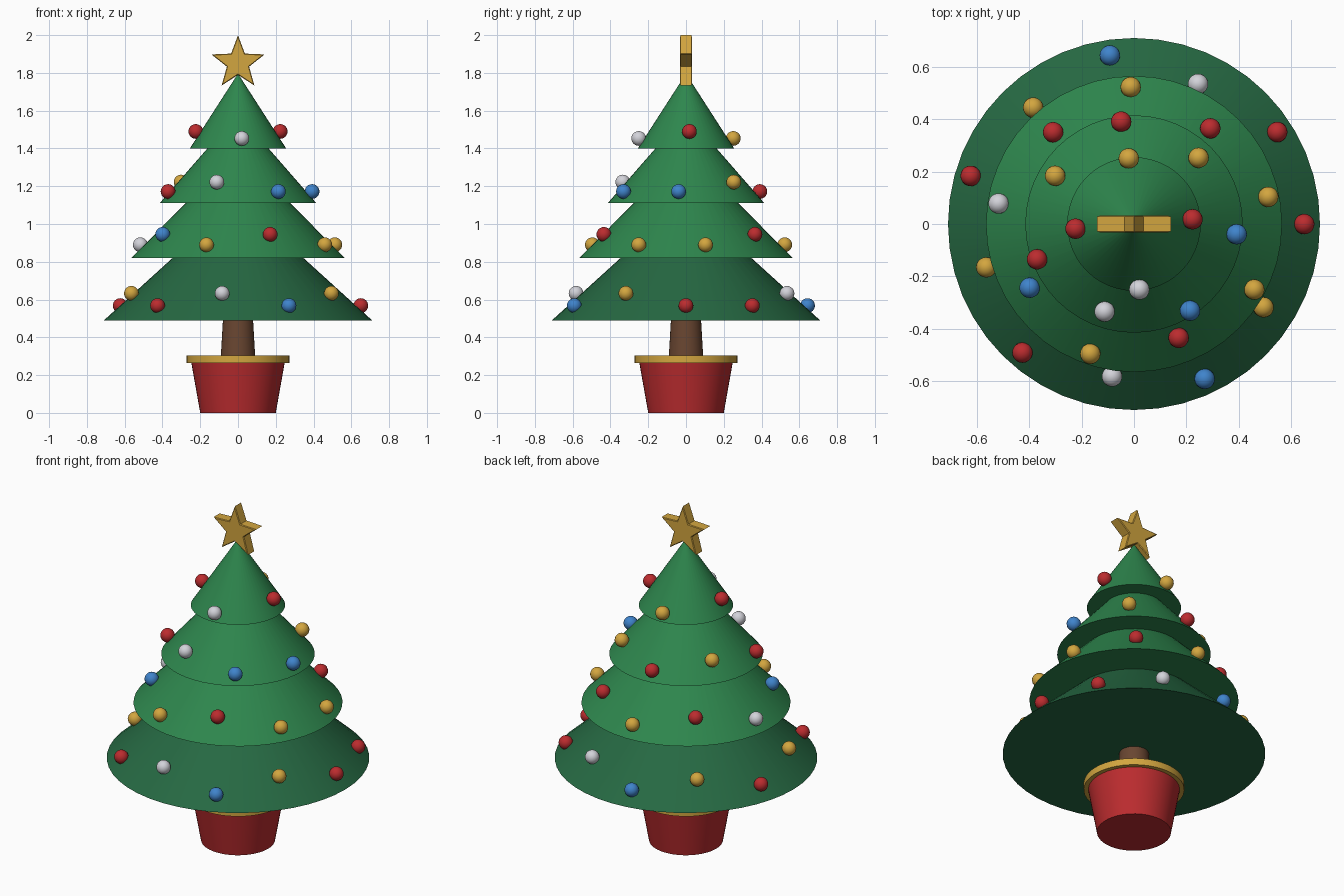
import bpy, bmesh, math

cube = bpy.data.objects.get("Cube")
if cube:
    bpy.data.objects.remove(cube, do_unlink=True)


def material(name, rgb):
    mat = bpy.data.materials.new(name)
    mat.use_nodes = True
    mat.diffuse_color = (*rgb, 1)
    mat.node_tree.nodes["Principled BSDF"].inputs["Base Color"].default_value = (*rgb, 1)
    return mat


green = material("leaf green", (0.027, 0.24, 0.075))
dark_green = material("dark green", (0.019, 0.14, 0.055))
brown = material("bark brown", (0.14, 0.06, 0.03))
red = material("red", (0.5, 0.025, 0.028))
gold = material("gold", (0.65, 0.38, 0.05))
silver = material("silver", (0.65, 0.65, 0.7))
blue = material("blue", (0.05, 0.23, 0.6))


def finish(name, mat):
    obj = bpy.context.object
    obj.name = name
    obj.data.materials.append(mat)
    bpy.ops.object.shade_smooth_by_angle(angle=math.radians(30))
    return obj


def frustum(name, mat, z0, z1, r0, r1):
    bpy.ops.mesh.primitive_cone_add(vertices=48, radius1=r0, radius2=r1,
                                    depth=z1 - z0, location=(0, 0, (z0 + z1) / 2))
    return finish(name, mat)


# Pot and trunk
frustum("pot", red, 0, 0.27, 0.2, 0.248)
frustum("pot_rim", gold, 0.265, 0.305, 0.272, 0.272)
frustum("trunk", brown, 0.28, 0.56, 0.092, 0.076)

# Foliage tiers, bottom to top
frustum("foliage_bottom", dark_green, 0.49, 1.13, 0.71, 0.005)
frustum("foliage_lower", green, 0.82, 1.385, 0.565, 0.005)
frustum("foliage_upper", green, 1.11, 1.58, 0.415, 0.005)
frustum("foliage_top", green, 1.40, 1.79, 0.255, 0.004)


# Baubles: evenly spaced rings that alternate between two heights
def bauble_ring(name, start, colours, spots):
    for i, mat in enumerate(colours):
        angle = math.radians(start) + i * math.tau / len(colours)
        radius, z = spots[i % 2]
        bpy.ops.mesh.primitive_uv_sphere_add(
            segments=20, ring_count=12, radius=0.039,
            location=(radius * math.cos(angle), radius * math.sin(angle), z))
        finish(f"{name}_bauble_{i + 1}", mat)


bauble_ring("bottom", 32.7,
            [red, silver, blue, gold, red, gold, red, silver, blue, gold, red],
            [(0.65, 0.568), (0.588, 0.633)])
bauble_ring("lower", 11.4,
            [gold, red, gold, red, silver, blue, gold, red, gold],
            [(0.523, 0.89), (0.467, 0.945)])
bauble_ring("upper", -5.7,
            [blue, gold, red, gold, red, silver, blue],
            [(0.394, 1.172), (0.353, 1.222)])
bauble_ring("top", 4.6, [red, gold, red, silver],
            [(0.224, 1.49), (0.251, 1.453)])

# Star: five-pointed outline, extruded, with softened front and back rims
bm = bmesh.new()
points = []
for i in range(10):
    r = 0.062 if i % 2 else 0.148
    a = i * math.pi / 5
    points.append(bm.verts.new((r * math.sin(a), -0.032, 1.852 + r * math.cos(a))))
face = bm.faces.new(points)
extruded = bmesh.ops.extrude_face_region(bm, geom=[face], use_keep_orig=True)
for v in extruded["geom"]:
    if isinstance(v, bmesh.types.BMVert):
        v.co.y = 0.032
bmesh.ops.recalc_face_normals(bm, faces=bm.faces)
rims = [e for e in bm.edges if abs(e.verts[0].co.y - e.verts[1].co.y) < 0.001]
bmesh.ops.bevel(bm, geom=rims, offset=0.004, segments=1, affect='EDGES')
mesh = bpy.data.meshes.new("star")
bm.to_mesh(mesh)
bm.free()
mesh.materials.append(gold)
star = bpy.data.objects.new("star", mesh)
bpy.context.collection.objects.link(star)
